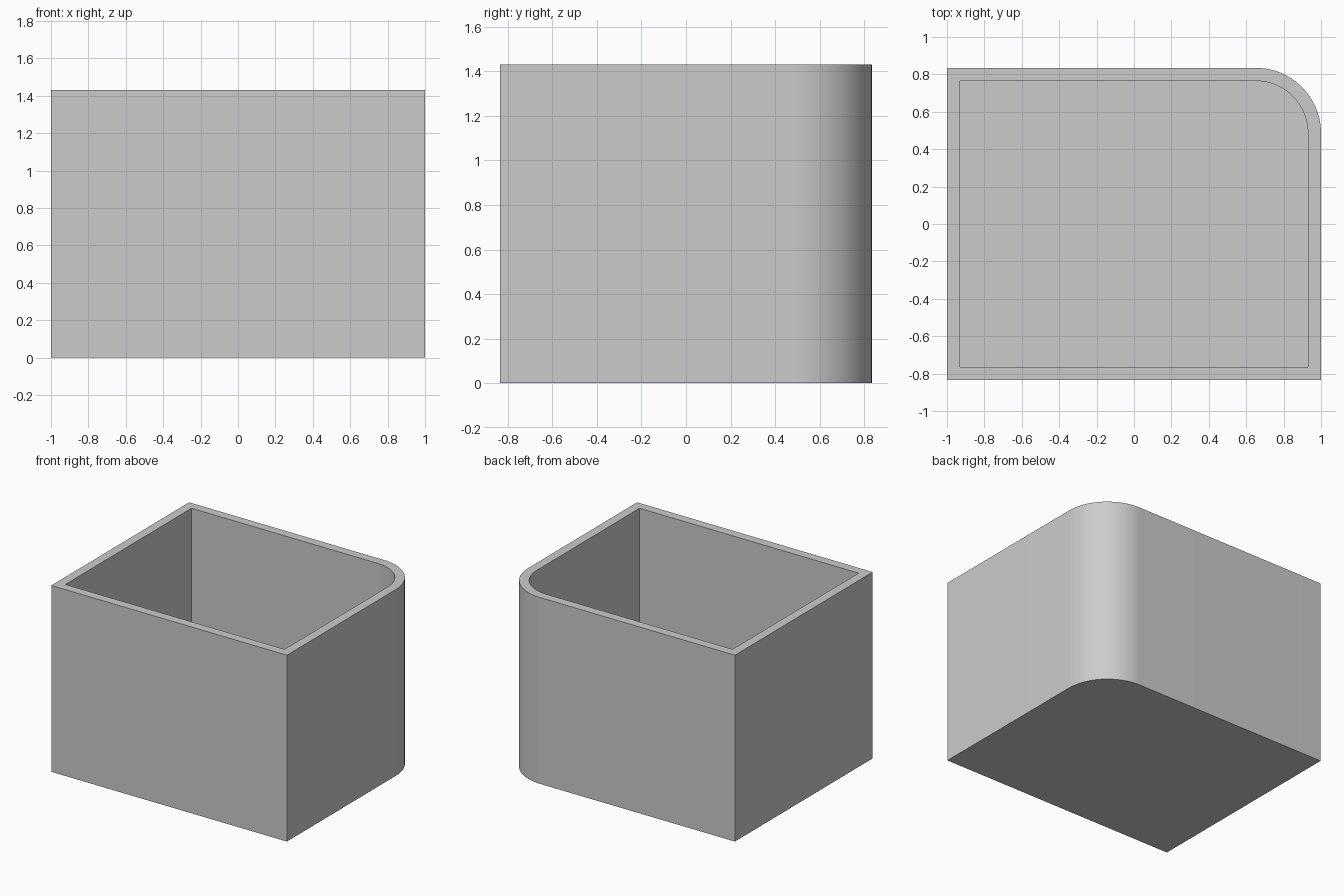
import bpy, bmesh, math

cube = bpy.data.objects.get("Cube")
if cube:
    bpy.data.objects.remove(cube, do_unlink=True)

HALF_X, HALF_Y, HEIGHT = 1.0, 0.835, 1.43
WALL, FLOOR, RADIUS, STEPS = 0.07, 0.07, 0.35, 24

# Material
grey = bpy.data.materials.new("light grey")
grey.use_nodes = True
colour = (0.6, 0.6, 0.6, 1)
grey.diffuse_color = colour
grey.node_tree.nodes["Principled BSDF"].inputs["Base Color"].default_value = colour


def outline(inset):
    """Rectangle with its back left corner rounded, counter-clockwise."""
    x, y, r = HALF_X - inset, HALF_Y - inset, RADIUS - inset
    points = [(-x, y), (-x, -y), (x, -y)]
    for i in range(STEPS + 1):
        a = math.pi / 2 * i / STEPS
        points.append((x - r + r * math.cos(a), y - r + r * math.sin(a)))
    return points


# Open box: outer wall, rim, inner wall and floor
bm = bmesh.new()
levels = [(0, 0), (0, HEIGHT), (WALL, HEIGHT), (WALL, FLOOR)]
rings = [[bm.verts.new((x, y, z)) for x, y in outline(inset)] for inset, z in levels]
for low, high in zip(rings, rings[1:]):
    for i in range(len(low)):
        j = (i + 1) % len(low)
        bm.faces.new((low[i], low[j], high[j], high[i]))
bm.faces.new(rings[0][::-1])
bm.faces.new(rings[-1])
bmesh.ops.recalc_face_normals(bm, faces=bm.faces)

mesh = bpy.data.meshes.new("open_box")
bm.to_mesh(mesh)
bm.free()
mesh.materials.append(grey)
box = bpy.data.objects.new("open_box", mesh)
bpy.context.collection.objects.link(box)

# Smooth corner, sharp edges
bpy.ops.object.select_all(action="DESELECT")
box.select_set(True)
bpy.context.view_layer.objects.active = box
bpy.ops.object.shade_smooth_by_angle(angle=math.radians(30))
